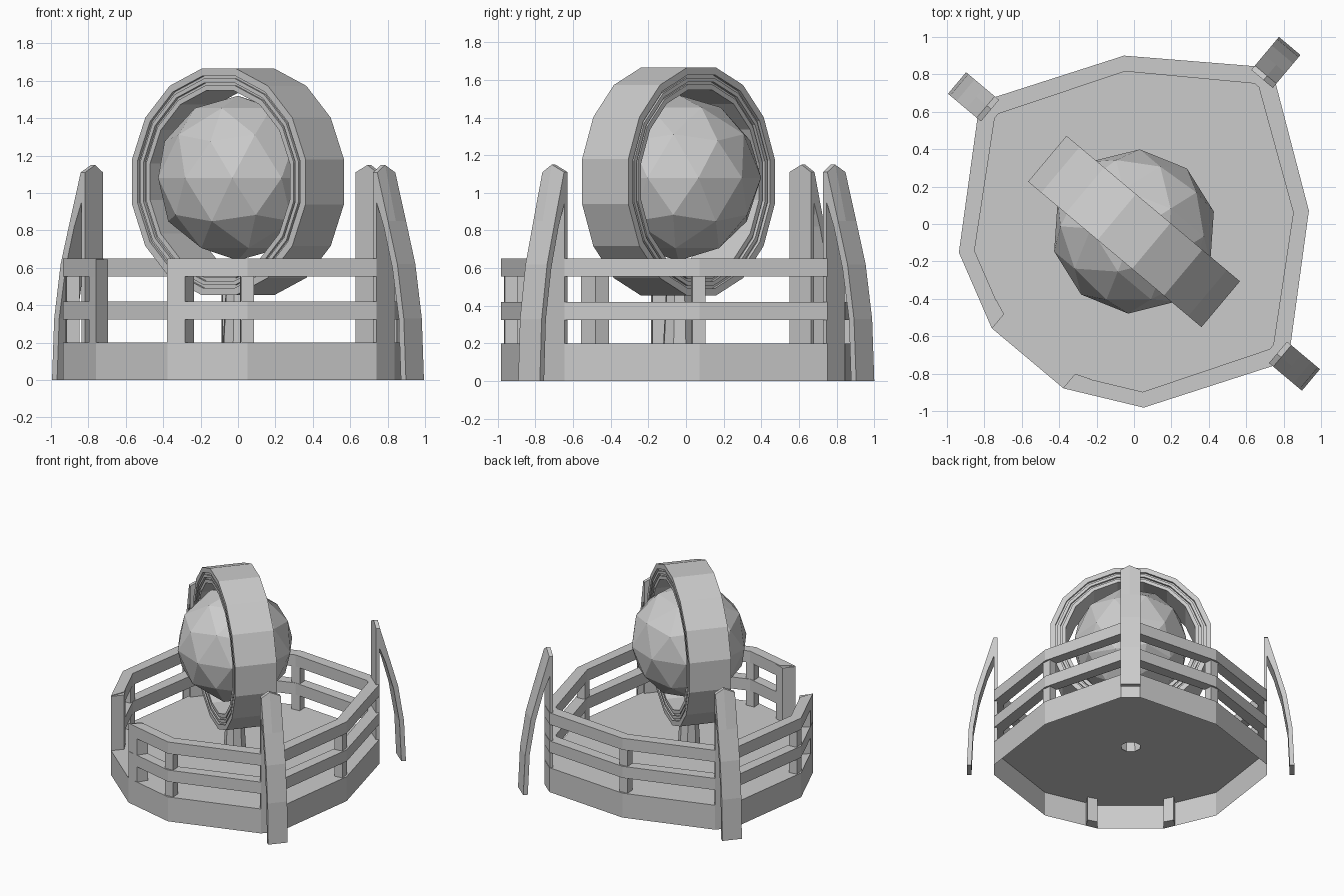
import bpy, bmesh, math
from mathutils import Matrix

if "Cube" in bpy.data.objects:
    bpy.data.objects.remove(bpy.data.objects["Cube"])

grey = bpy.data.materials.new("light_grey")
grey.diffuse_color = (0.6, 0.6, 0.6, 1)
grey.use_nodes = True
grey.node_tree.nodes["Principled BSDF"].inputs["Base Color"].default_value = grey.diffuse_color
# The whole model is turned about z
PLACE = Matrix.Translation((0, -0.04, 0)) @ Matrix.Rotation(math.radians(-40), 4, 'Z')


def finish(bm, name, normals=True):
    if normals:
        bmesh.ops.recalc_face_normals(bm, faces=bm.faces)
    me = bpy.data.meshes.new(name)
    bm.to_mesh(me)
    bm.free()
    me.materials.append(grey)
    ob = bpy.data.objects.new(name, me)
    ob.matrix_world = PLACE
    bpy.context.collection.objects.link(ob)
    return ob


def loft(name, sections, cyclic=False, caps=True):
    """Join equal closed cross-sections into one surface."""
    bm = bmesh.new()
    rings = [[bm.verts.new(p) for p in s] for s in sections]
    n = len(rings[0])
    pairs = list(zip(rings, rings[1:])) + ([(rings[-1], rings[0])] if cyclic else [])
    for a, b in pairs:
        for i in range(n):
            j = (i + 1) % n
            bm.faces.new((a[i], a[j], b[j], b[i]))
    if caps and not cyclic:
        bm.faces.new(rings[0])
        bm.faces.new(rings[-1])
    return finish(bm, name)


def prism(name, pts, z0, z1):
    return loft(name, [[(x, y, z) for x, y in pts] for z in (z0, z1)])


def ngon(n, r, z):
    return [(r * math.cos(math.tau * (i + .5) / n), r * math.sin(math.tau * (i + .5) / n), z)
            for i in range(n)]


# Half outline of the platform, from the entrance round to the back
outer = [(.25, -.885), (.645, -.688), (1.03, -.075), (1.03, .075), (.645, .686), (.072, 1.093)]
inner = [(.29, -.775), (.587, -.627), (.96, -.015), (.96, .015), (.587, .625), (.015, 1.02)]
mirror = lambda pts: [(-x, y) for x, y in reversed(pts)]
outline = outer + mirror(outer)
inline = inner + mirror(inner)

# Platform: floor with a centre hole and a skirt, open below
bm = bmesh.new()
top = [bm.verts.new((x, y, .2)) for x, y in outline]
low = [bm.verts.new((x, y, 0)) for x, y in outline]
hole = [bm.verts.new(p) for p in ngon(8, .075, .2)]
edges = []
for loop in (top, hole):
    edges += [bm.edges.new((loop[i - 1], loop[i])) for i in range(len(loop))]
bmesh.ops.triangle_fill(bm, edges=edges, use_beauty=True, normal=(0, 0, 1))
for f in bm.faces:
    f.normal_update()
    if f.normal.z < 0:
        f.normal_flip()
for i in range(len(top)):
    bm.faces.new((low[i - 1], low[i], top[i], top[i - 1]))
finish(bm, "platform", False)

# Two rails that leave the entrance open
for name, z0, z1 in (("lower_rail", .325, .42), ("upper_rail", .555, .65)):
    loft(name, [[(a[0], a[1], z0), (b[0], b[1], z0), (b[0], b[1], z1), (a[0], a[1], z1)]
                for a, b in zip(outline, inline)])

for s in (-1, 1):
    # Entrance posts reach the ground
    prism("entrance_post", [(s * x, y) for x, y in
                            ((.248, -.885), (.335, -.842), (.325, -.755), (.248, -.785))], 0, .645)
    # Corner posts
    for k in (1, 4):
        (ox, oy), (ix, iy) = outer[k], inner[k]
        dx, dy = (ox - ix), (oy - iy)
        tx, ty = -dy * .42, dx * .42
        pts = [(ix + tx, iy + ty), (ix - tx, iy - ty),
               (ix + dx * .8 - tx, iy + dy * .8 - ty), (ix + dx * .8 + tx, iy + dy * .8 + ty)]
        prism("corner_post", [(s * x, y) for x, y in pts], .2, .64)

# Fins: a thin upright joined at the top to a curved leg
fin = [(1.005, .2), (1.005, 1.11), (1.035, 1.11), (1.11, .85), (1.175, .62), (1.22, .33),
       (1.235, 0), (1.2, 0), (1.185, .33), (1.14, .6), (1.08, .82), (1.03, .95), (1.03, .2)]
for name, turn, out in (("right_fin", 0, 0), ("back_fin", 90, .06), ("left_fin", 180, 0)):
    c, s = round(math.cos(math.radians(turn))), round(math.sin(math.radians(turn)))
    sections = []
    for w, peak in ((-.075, 0), (-.01, .04), (.075, 0)):
        sections.append([(c * (r + out) - s * w, s * (r + out) + c * w,
                          z + (peak if z > 1 else 0)) for r, z in fin])
    loft(name, sections)

# Pedestal: tapered open tube
loft("pedestal", [ngon(8, .085, .2), ngon(8, .068, .5)], caps=False)

# Upright ring with stepped grooves on both faces
half = [(.617, .16), (.578, .16), (.578, .142), (.562, .142), (.562, .155), (.54, .155),
        (.54, .137), (.525, .137), (.525, .15), (.497, .15)]
profile = half + [(r, -d) for r, d in reversed(half)]
sections = []
for i in range(16):
    a = math.tau * (i + .5) / 16
    sections.append([(r * math.cos(a), d, 1.06 + r * math.sin(a)) for r, d in profile])
loft("ring", sections, cyclic=True)

# Faceted globe
bm = bmesh.new()
bmesh.ops.create_icosphere(bm, subdivisions=2, radius=.44, matrix=Matrix.Translation((0, 0, 1.08)))
finish(bm, "globe")
